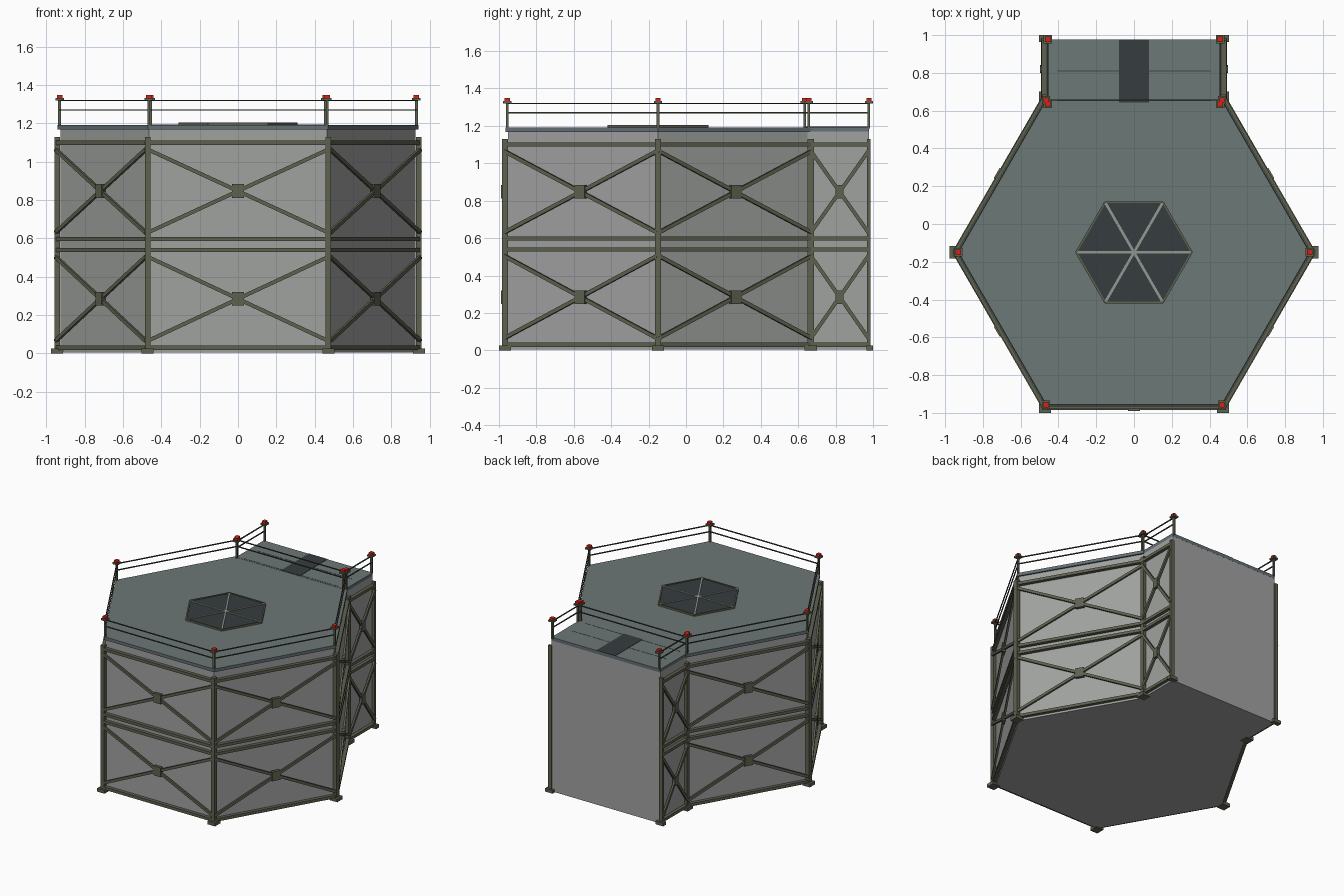
import bpy, bmesh, math
from mathutils import Vector, Matrix

if "Cube" in bpy.data.objects:
    bpy.data.objects.remove(bpy.data.objects["Cube"])

CY = -0.15           # centre of the hexagon in y
UP = Vector((0, 0, 1))


def mat(name, rgb):
    m = bpy.data.materials.new(name)
    lin = [((c / 255 + 0.055) / 1.055) ** 2.4 for c in rgb]
    m.diffuse_color = (*lin, 1)
    m.use_nodes = True
    m.node_tree.nodes["Principled BSDF"].inputs["Base Color"].default_value = m.diffuse_color
    return m


WALL = mat("wall grey", (160, 162, 160))
ROOF = mat("roof slate", (108, 120, 118))
TRIM = mat("roof edge blue grey", (100, 112, 118))
STEEL = mat("olive steel", (94, 98, 80))
RAIL = mat("dark rail", (66, 70, 60))
GLASS = mat("dark glass", (54, 61, 62))
BAR = mat("light bar", (148, 152, 146))
RED = mat("lamp red", (215, 36, 22))


class Part:
    """Collects simple solids into one named object."""
    def __init__(self, name, *mats):
        self.name, self.mats, self.bm = name, mats, bmesh.new()

    def box(self, c, size, rot=None):
        m = Matrix.Translation(c) @ (rot or Matrix()) @ Matrix.Diagonal((*size, 1))
        bmesh.ops.create_cube(self.bm, size=1, matrix=m)

    def beam(self, p, q, out, height, depth):
        p, q = Vector(p), Vector(q)
        x = (q - p).normalized()
        y = Vector(out)
        y = (y - x * y.dot(x)).normalized()
        rot = Matrix((x, y, x.cross(y))).transposed().to_4x4()
        self.box((p + q) / 2, ((q - p).length, depth, height), rot)

    def prism(self, pts, z0, z1):
        lo = [self.bm.verts.new((x, y, z0)) for x, y in pts]
        hi = [self.bm.verts.new((x, y, z1)) for x, y in pts]
        self.bm.faces.new(lo[::-1])
        self.bm.faces.new(hi)
        for i in range(len(pts)):
            j = (i + 1) % len(pts)
            self.bm.faces.new((lo[i], lo[j], hi[j], hi[i]))

    def done(self):
        self.bm.normal_update()
        if len(self.mats) > 1:            # second colour on the vertical edges
            for f in self.bm.faces:
                f.material_index = 0 if abs(f.normal.z) > 0.5 else 1
        me = bpy.data.meshes.new(self.name)
        self.bm.to_mesh(me)
        self.bm.free()
        for m in self.mats:
            me.materials.append(m)
        bpy.context.collection.objects.link(bpy.data.objects.new(self.name, me))


def hexagon(r):
    return [(r * math.cos(math.radians(60 * i)), CY + r * math.sin(math.radians(60 * i)))
            for i in range(6)]


# Main hexagonal body and rear annex
p = Part("hex_body", WALL)
p.prism(hexagon(0.927), 0.004, 1.17)
p.done()
p = Part("rear_annex", WALL)
p.box((0, 0.805, 0.587), (0.93, 0.345, 1.166))
p.done()

# Roof slabs
p = Part("hex_roof", ROOF, TRIM)
p.prism(hexagon(0.941), 1.168, 1.192)
p.done()
p = Part("annex_roof", ROOF, TRIM)
p.box((0, 0.809, 1.181), (0.93, 0.338, 0.025))
p.done()

# Annex roof stripe and seams
p = Part("roof_stripe", GLASS)
p.box((0, 0.81, 1.194), (0.16, 0.336, 0.004))
p.done()
p = Part("roof_seam", RAIL)
p.box((0, 0.81, 1.193), (0.81, 0.004, 0.003))
p.box((0, 0.654, 1.193), (0.81, 0.004, 0.003))
p.done()

# Skylight: glass, rim and spokes
p = Part("skylight_glass", GLASS)
p.prism(hexagon(0.305), 1.19, 1.2)
p.done()
rim, spokes = Part("skylight_rim", STEEL), Part("skylight_spokes", BAR)
h = hexagon(0.306)
for i in range(6):
    a, b = Vector((*h[i], 1.198)), Vector((*h[(i + 1) % 6], 1.198))
    rim.beam(a, b, (a + b) / 2 - Vector((0, CY, 1.198)), 0.016, 0.01)
    if i < 3:
        spokes.beam(a, Vector((*h[i + 3], 1.198)), UP.cross(a - Vector((0, CY, 1.198))), 0.014, 0.014)
rim.done()
spokes.done()

# Steel frame
posts, feet = Part("corner_posts", STEEL), Part("post_feet", STEEL)
beams, braces = Part("horizontal_beams", STEEL), Part("cross_braces", STEEL)
plates = Part("brace_plates", STEEL)


def bay(a, b, plate_w):
    """Beams, two X braces and plates on the wall running from a to b."""
    a, b = Vector((*a, 0)), Vector((*b, 0))
    along = (b - a).normalized()
    out = along.cross(UP)
    for z in (0.03, 0.54, 0.597, 1.10):
        beams.beam(a + UP * z, b + UP * z, out, 0.022, 0.026)
    for lo, hi in ((0.065, 0.505), (0.63, 1.065)):
        s = out * 0.01
        braces.beam(a + s + UP * lo, b + s + UP * hi, out, 0.02, 0.014)
        braces.beam(a + s + UP * hi, b + s + UP * lo, out, 0.02, 0.014)
        mid = (a + b) / 2 + out * 0.011 + UP * (lo + hi) / 2
        plates.beam(mid - along * plate_w / 2, mid + along * plate_w / 2, out, 0.072, 0.022)


corners = hexagon(0.944)
for i, (x, y) in enumerate(corners):
    radial = Matrix.Rotation(math.radians(60 * i), 4, 'Z') if i % 3 == 0 else None
    posts.box((x, y, 0.565), (0.029, 0.034, 1.13), radial)
    feet.box((x, y, 0.0125), (0.064, 0.066, 0.025), radial)
    if i != 1:                            # the rear face is covered by the annex
        bay((x, y), corners[(i + 1) % 6], 0.062)
for s in (-1, 1):
    posts.box((s * 0.474, 0.977, 0.565), (0.029, 0.018, 1.13))
    feet.box((s * 0.472, 0.982, 0.0125), (0.064, 0.036, 0.025))
bay((0.476, 0.668), (0.476, 0.975), 0.042)
bay((-0.476, 0.975), (-0.476, 0.668), 0.042)
for part in (posts, feet, beams, braces, plates):
    part.done()

# Roof railing with warning lamps
rposts, rails = Part("railing_posts", STEEL), Part("railing_bars", RAIL)
caps, lamps = Part("lamp_plates", STEEL), Part("warning_lamps", RED)


def rail_post(x, y):
    rposts.box((x, y, 1.255), (0.014, 0.014, 0.14))
    caps.box((x, y, 1.326), (0.044, 0.044, 0.012))
    lamps.box((x, y, 1.34), (0.028, 0.028, 0.018))


def rail_run(a, b):
    out = Vector((b[1] - a[1], a[0] - b[0], 0))
    for z in (1.27, 1.32):
        rails.beam((*a, z), (*b, z), out, 0.007, 0.007)


ring = hexagon(0.931)
for i in range(6):
    rail_post(*ring[i])
    rail_run(ring[i], ring[(i + 1) % 6])
for s in (-1, 1):
    near, far = (s * 0.456, 0.635), (s * 0.456, 0.978)
    rail_post(*near)
    rail_post(*far)
    rail_run(near, far)
for part in (rposts, rails, caps, lamps):
    part.done()
